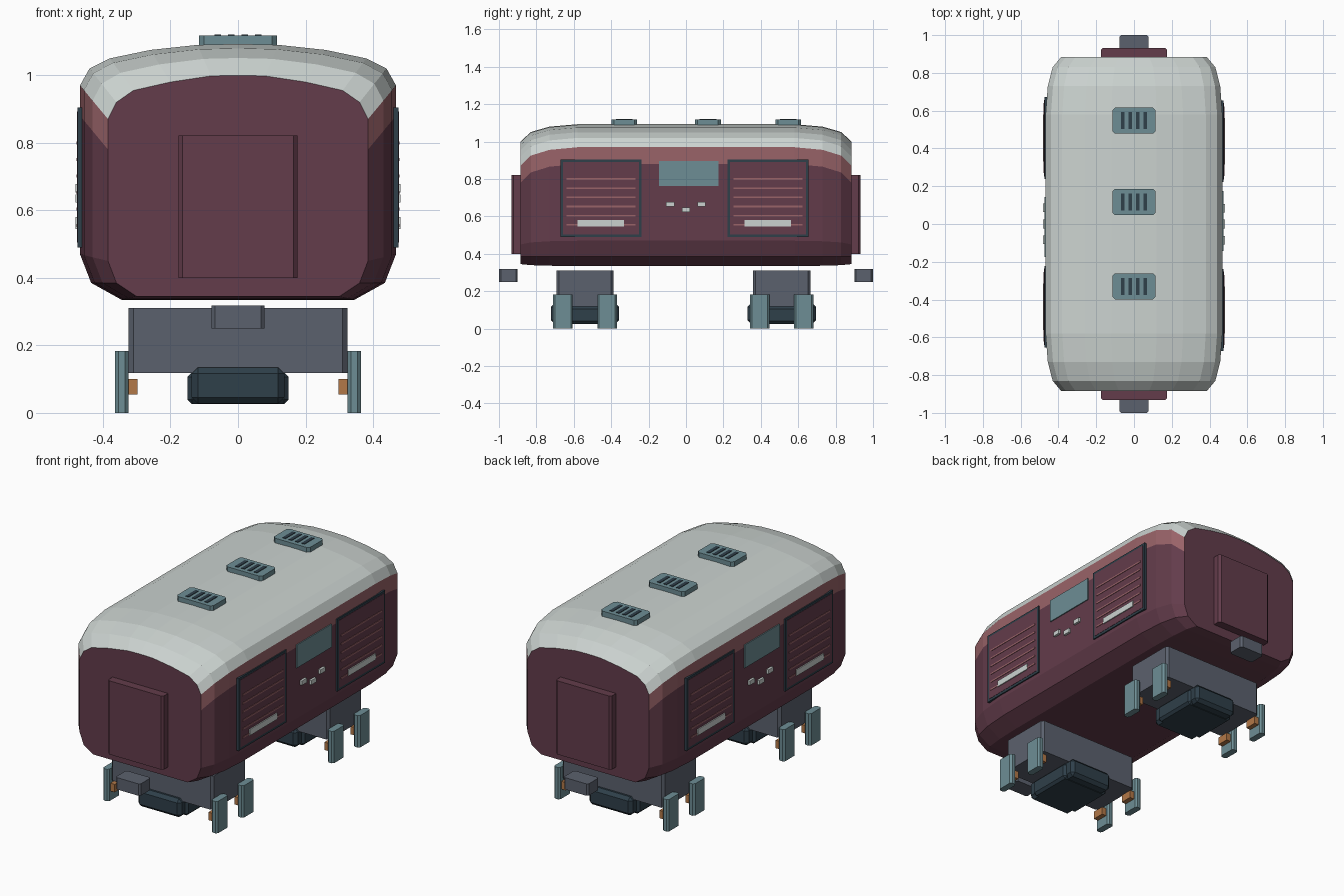
import bpy, bmesh

cube = bpy.data.objects.get("Cube")
if cube:
    bpy.data.objects.remove(cube, do_unlink=True)


def material(name, rgb):
    m = bpy.data.materials.new(name)
    m.use_nodes = True
    m.diffuse_color = (*rgb, 1)
    m.node_tree.nodes["Principled BSDF"].inputs["Base Color"].default_value = (*rgb, 1)
    return m


MAROON = material("maroon paint", (0.125, 0.045, 0.07))
ROSE = material("rose trim", (0.32, 0.125, 0.14))
ROOF = material("pale roof grey", (0.60, 0.65, 0.63))
TEAL = material("dusty teal", (0.155, 0.27, 0.30))
NAVY = material("dark slate", (0.028, 0.05, 0.068))
STEEL = material("steel grey", (0.105, 0.12, 0.155))
COPPER = material("copper", (0.45, 0.19, 0.065))


def finish(bm, name, mats):
    bmesh.ops.recalc_face_normals(bm, faces=bm.faces)
    mesh = bpy.data.meshes.new(name)
    bm.to_mesh(mesh)
    bm.free()
    for m in mats:
        mesh.materials.append(m)
    ob = bpy.data.objects.new(name, mesh)
    bpy.context.scene.collection.objects.link(ob)
    return ob


def box(name, mat, xs, ys, zs, bevel=0.0, axis=None):
    """Box from ranges; bevels all edges, or only those along one axis."""
    bm = bmesh.new()
    bmesh.ops.create_cube(bm, size=1)
    for v in bm.verts:
        for i, (a, b) in enumerate((xs, ys, zs)):
            v.co[i] = (a + b) / 2 + v.co[i] * (b - a)
    if bevel:
        edges = [e for e in bm.edges if axis is None or
                 abs((e.verts[0].co - e.verts[1].co).normalized()[axis]) > 0.9]
        bmesh.ops.bevel(bm, geom=edges, offset=bevel, segments=1, affect='EDGES')
    return finish(bm, name, [mat])


def span(c, size):
    return (c - size / 2, c + size / 2)


# Body shell: half profiles (x, z) of the middle and of the end, bottom to top
MIDDLE = [(.345, .335), (.435, .385), (.468, .47), (.468, .88), (.468, .97),
          (.44, 1.02), (.38, 1.05), (.26, 1.075), (.12, 1.09), (0, 1.093)]
END = [(.30, .345), (.36, .385), (.385, .45), (.385, .78), (.385, .87),
       (.36, .92), (.31, .955), (.20, .98), (.08, .998), (0, 1.0)]
STATIONS = [(.885, 0), (.83, .55), (.73, .86), (.58, 1)]


def body():
    bm = bmesh.new()
    rings = []
    stations = [(-y, t) for y, t in STATIONS] + [(y, t) for y, t in reversed(STATIONS)]
    for y, t in stations:
        half = [(e[0] + (m[0] - e[0]) * t, e[1] + (m[1] - e[1]) * t)
                for m, e in zip(MIDDLE, END)]
        loop = half + [(-x, z) for x, z in reversed(half[:-1])]
        rings.append([bm.verts.new((x, y, z)) for x, z in loop])
    n = len(rings[0])
    for a, b in zip(rings, rings[1:]):
        for i in range(n):
            j = (i + 1) % n
            f = bm.faces.new((a[i], a[j], b[j], b[i]))
            row = min(i, n - 2 - i)
            f.material_index = 0 if row < 3 else 1 if row == 3 else 2
    bm.faces.new(rings[0])
    bm.faces.new(rings[-1])
    finish(bm, "body_shell", [MAROON, ROSE, ROOF])


body()

# Roof vents with dark slots
for y in (-.33, .117, .547):
    box("roof_vent", TEAL, (-.115, .115), span(y, .138), (1.07, 1.118), .014, 2)
    for x in (-.06, -.02, .02, .06):
        box("roof_vent_slot", NAVY, span(x, .02), span(y, .09), (1.11, 1.121))

for s in (1, -1):
    def side(name, mat, depth, y, w, zs):
        xs = sorted((s * .45, s * depth))
        return box(name, mat, xs, span(s * y, w), zs)

    # Louvred side panels
    for y in (-.455, .438):
        side("panel_frame", NAVY, .475, y, .433, (.49, .905))
        side("panel_field", MAROON, .4765, y, .405, (.504, .892))
        for k in range(6):
            z = .555 + .049 * k
            side("panel_slat", ROSE, .479, y, .37, span(z, .009))
        side("panel_bar", ROOF, .482, y, .248, (.545, .58))

    # Side window and small lamps
    side("side_window", TEAL, .474, .015, .318, (.763, .895))
    for y, z in ((-.085, .665), (0, .635), (.083, .665)):
        side("side_lamp", ROOF, .481, y, .045, span(z, .025))

    # End door and coupler
    box("end_door", MAROON, (-.176, .176), sorted((s * .87, s * .933)), (.40, .822), .012, 2)
    box("coupler", STEEL, (-.078, .078), sorted((s * .90, s)), (.25, .318), .01, 2)

# Bogies
for y in (-.54, .512):
    box("bogie_frame", STEEL, (-.324, .324), span(y, .307), (.118, .31), .014, 2)
    box("underbox_core", NAVY, (-.137, .137), span(y, .366), (.028, .134), .018)
    box("underbox_wide", NAVY, (-.15, .15), span(y, .27), (.026, .12), .014)
    for dy in (-.118, .118):
        for s in (1, -1):
            box("wheel_plate", TEAL, sorted((s * .325, s * .364)),
                span(y + dy, .104), (0, .183), .01, 2)
            box("axle_block", COPPER, sorted((s * .297, s * .327)),
                span(y + dy, .07), (.055, .1))
